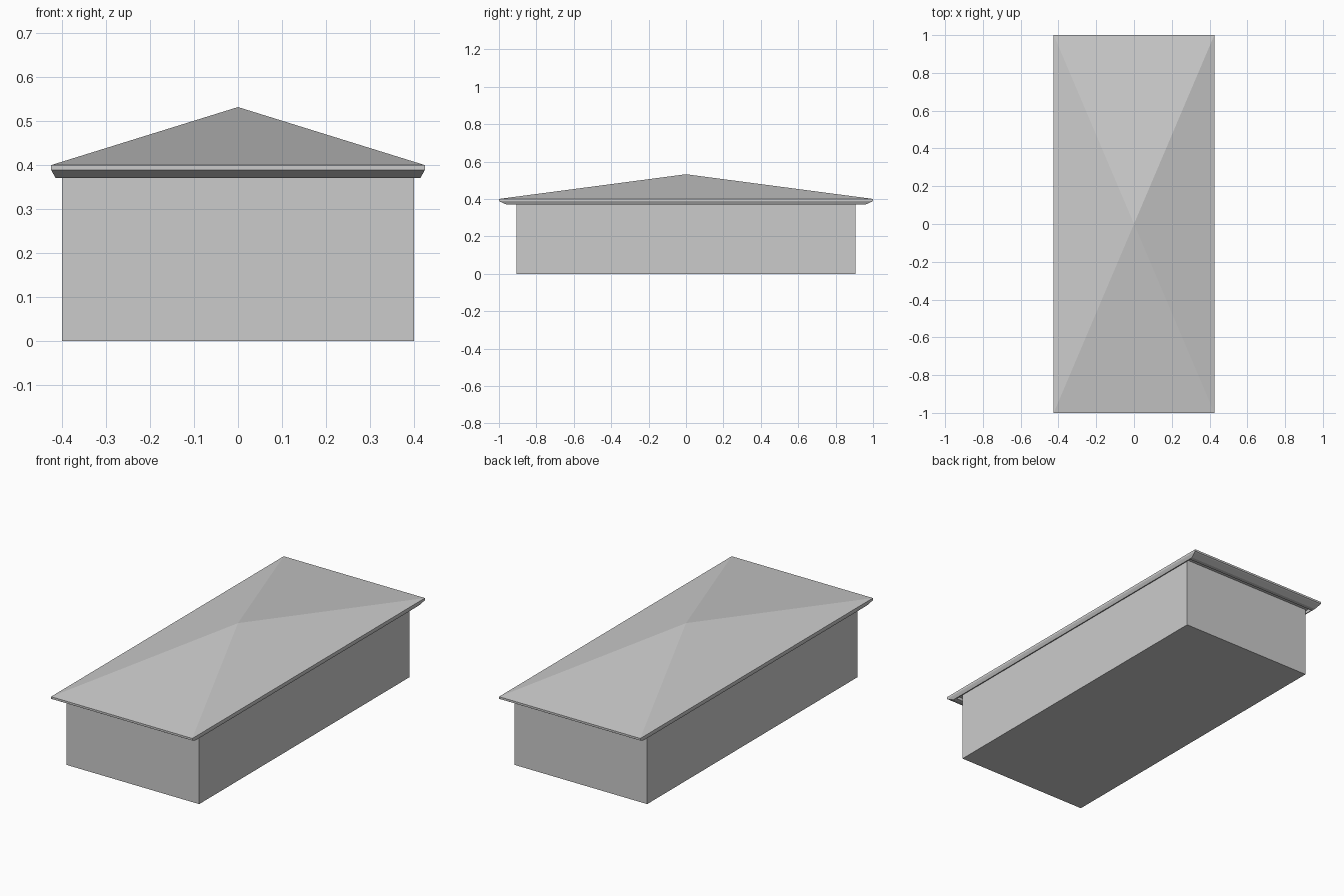
import bpy, bmesh

if "Cube" in bpy.data.objects:
    bpy.data.objects.remove(bpy.data.objects["Cube"])

WALL_X, WALL_Y = 0.40, 0.905      # half sizes of the walls
OVER_X, OVER_Y = 0.025, 0.095     # roof overhang
EAVE_Z, PEAK_Z, SOFFIT_Z = 0.40, 0.532, 0.387


def finish(bm, name):
    bmesh.ops.recalc_face_normals(bm, faces=bm.faces)
    mesh = bpy.data.meshes.new(name)
    bm.to_mesh(mesh)
    bm.free()
    obj = bpy.data.objects.new(name, mesh)
    bpy.context.collection.objects.link(obj)
    return obj


def ring(bm, out, z):
    """Rectangle around the walls; out = fraction of the overhang."""
    x, y = WALL_X + OVER_X * out, WALL_Y + OVER_Y * out
    return [bm.verts.new((sx * x, sy * y, z))
            for sx, sy in ((-1, -1), (1, -1), (1, 1), (-1, 1))]


def bridge(bm, a, b):
    for i in range(4):
        j = (i + 1) % 4
        bm.faces.new((a[i], a[j], b[j], b[i]))


# Walls: plain box up to the soffit
bm = bmesh.new()
low, high = ring(bm, 0, 0), ring(bm, 0, SOFFIT_Z)
bridge(bm, low, high)
bm.faces.new(low)
bm.faces.new(high)
finish(bm, "walls")

# Roof: pyramid with fascia, sloped moulding, hanging lip and recessed soffit
profile = [(1, EAVE_Z), (1, 0.389), (0.93, 0.385), (0.6, 0.371),
           (0.38, 0.371), (0.38, SOFFIT_Z)]
bm = bmesh.new()
rings = [ring(bm, out, z) for out, z in profile]
for a, b in zip(rings, rings[1:]):
    bridge(bm, a, b)
bm.faces.new(rings[-1])
peak = bm.verts.new((0, 0, PEAK_Z))
for i in range(4):
    bm.faces.new((rings[0][i], rings[0][(i + 1) % 4], peak))
finish(bm, "roof_with_eaves")
